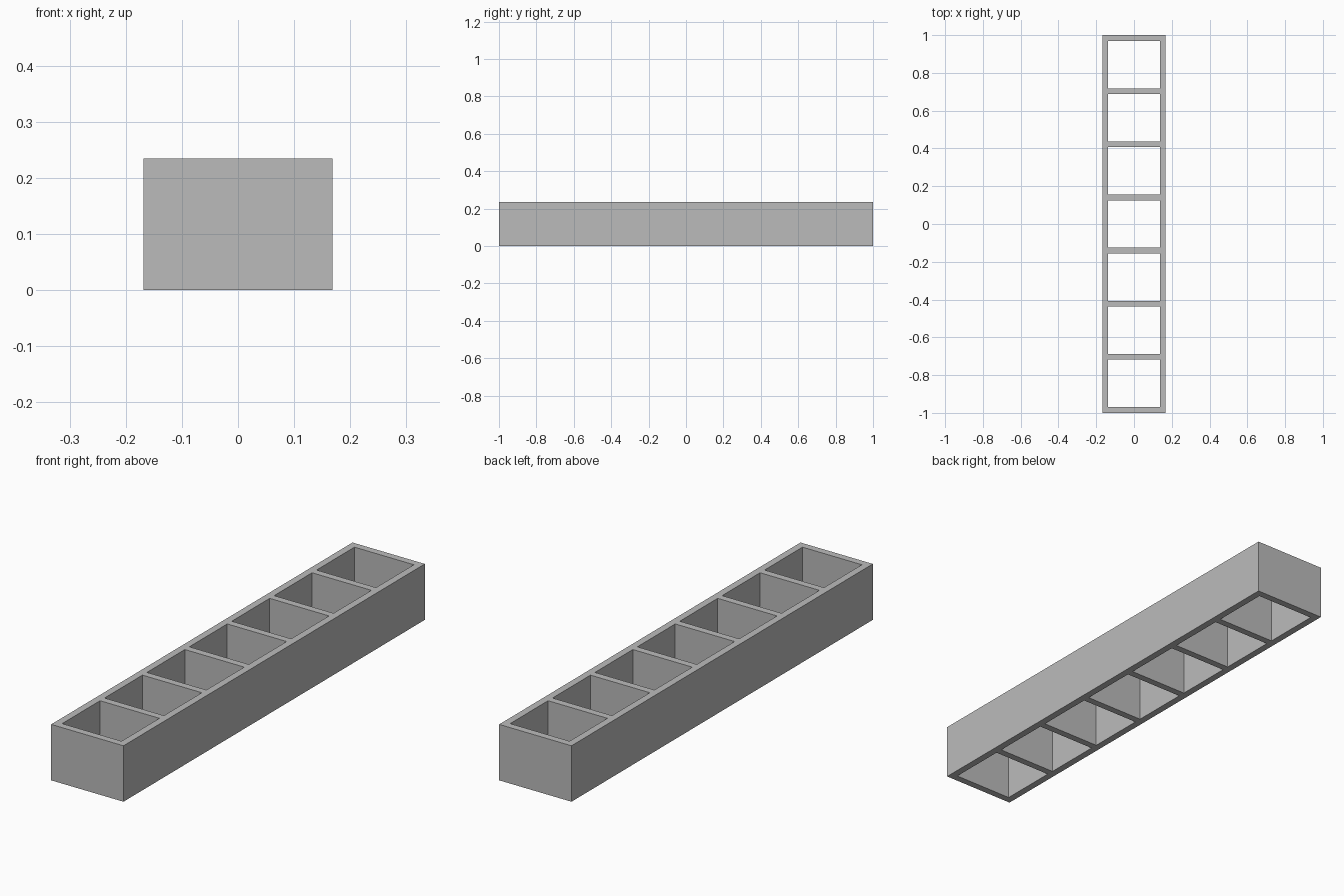
import bpy
import bmesh

cube = bpy.data.objects.get("Cube")
if cube:
    bpy.data.objects.remove(cube, do_unlink=True)

HALF_WIDTH, HALF_LENGTH, HEIGHT = 0.168, 1.0, 0.235
WALL, CELLS = 0.03, 7

grey = bpy.data.materials.new("plain_grey")
grey.use_nodes = True
colour = (0.5, 0.5, 0.5, 1)
grey.diffuse_color = colour
grey.node_tree.nodes["Principled BSDF"].inputs["Base Color"].default_value = colour

# Grid lines across the width and along the length, at both sides of each wall
xs = [-HALF_WIDTH, WALL - HALF_WIDTH, HALF_WIDTH - WALL, HALF_WIDTH]
pitch = (2 * HALF_LENGTH - WALL) / CELLS
ys = []
for i in range(CELLS + 1):
    start = -HALF_LENGTH + i * pitch
    ys += [start, start + WALL]

# Flat plan of the frame, leaving the compartments open
bm = bmesh.new()
grid = [[bm.verts.new((x, y, 0)) for y in ys] for x in xs]
for i in range(len(xs) - 1):
    for j in range(len(ys) - 1):
        if i == 1 and j % 2 == 1:
            continue
        bm.faces.new((grid[i][j], grid[i + 1][j], grid[i + 1][j + 1], grid[i][j + 1]))

# Raise the plan into walls that are open above and below
raised = bmesh.ops.extrude_face_region(bm, geom=bm.faces[:], use_keep_orig=True)
top = [g for g in raised["geom"] if isinstance(g, bmesh.types.BMVert)]
bmesh.ops.translate(bm, verts=top, vec=(0, 0, HEIGHT))
bmesh.ops.recalc_face_normals(bm, faces=bm.faces[:])

mesh = bpy.data.meshes.new("compartment_frame")
bm.to_mesh(mesh)
bm.free()
mesh.materials.append(grey)
frame = bpy.data.objects.new("compartment_frame", mesh)
bpy.context.collection.objects.link(frame)
